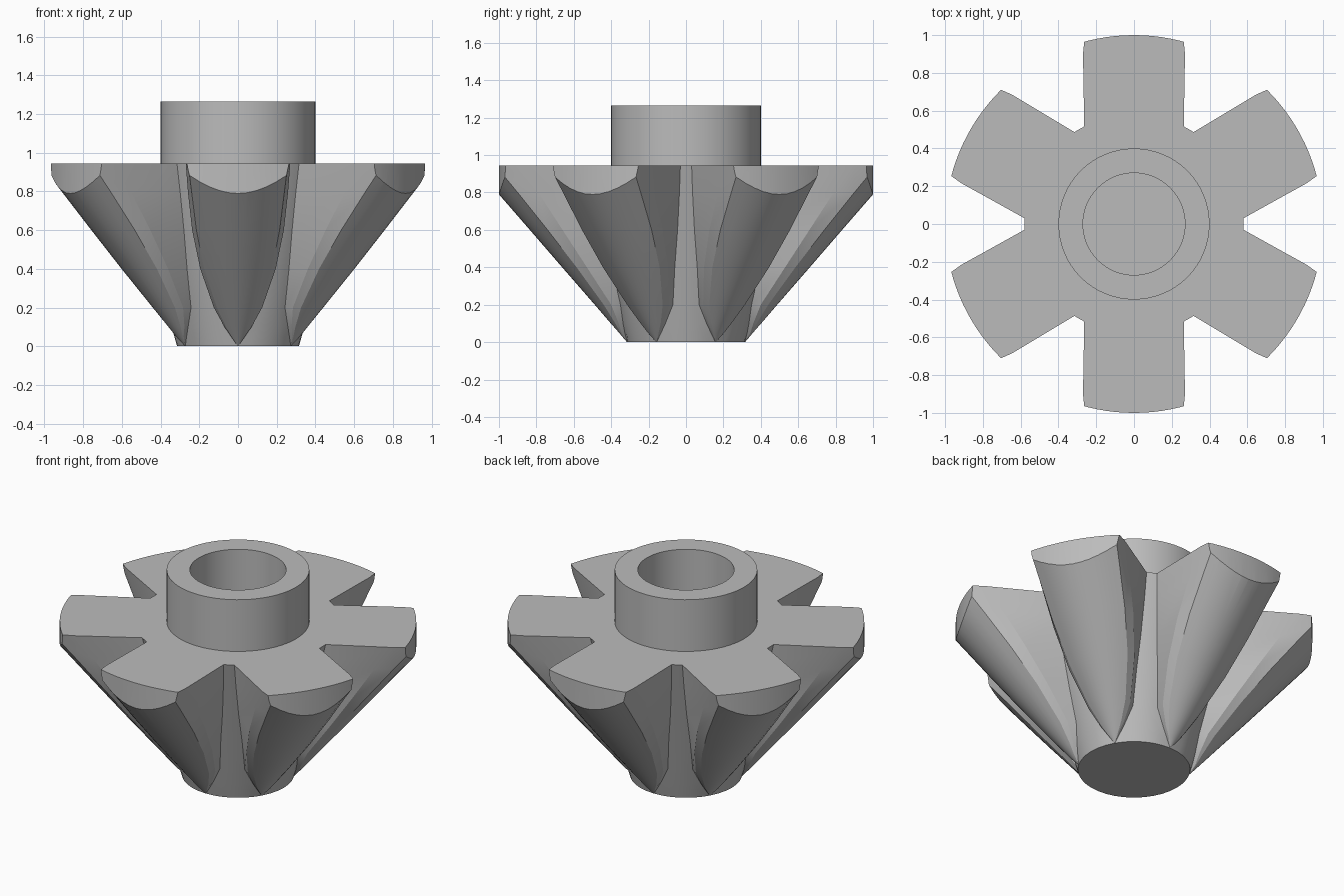
import bpy, bmesh, math

if "Cube" in bpy.data.objects:
    bpy.data.objects.remove(bpy.data.objects["Cube"])

grey = bpy.data.materials.new("plain grey")
grey.diffuse_color = (0.5, 0.5, 0.5, 1)
grey.use_nodes = True
grey.node_tree.nodes["Principled BSDF"].inputs["Base Color"].default_value = grey.diffuse_color

# Levels: z, groove half width, widest side point (u, b), lower crease (u, b), nose u
# u runs outward along a blade, b is the offset from its centre plane
LEVELS = [
    (0.0, 0.1570, 0.3152, 0.0012, 0.3154, 0.0010, 0.316),
    (0.05, 0.133, 0.345, 0.036, 0.350, 0.033, 0.358),
    (0.1, 0.110, 0.360, 0.070, 0.378, 0.062, 0.402),
    (0.2, 0.070, 0.400, 0.125, 0.440, 0.110, 0.488),
    (0.4, 0.060, 0.530, 0.195, 0.585, 0.175, 0.662),
    (0.6, 0.045, 0.660, 0.237, 0.740, 0.215, 0.835),
    (0.8, 0.035, 0.790, 0.259, 0.900, 0.240, 1.009),
    (0.945, 0.030, 0.900, 0.270, 1.020, 0.258, 1.134),
]
BLADES, NOSE_STEPS, ROOT_STEPS = 6, 10, 6


def section(z, groove, u1, b1, uc, bc, nose):
    """Closed outline of all six blades and grooves at one height."""
    r = 0.315 + 0.28 * z
    half = math.asin(groove / r)
    points = []
    for i in range(BLADES):
        a = math.pi / 6 + i * math.pi / 3
        blade = [(u1, -b1)]
        for k in range(NOSE_STEPS + 1):
            t = 2 * k / NOSE_STEPS - 1
            blade.append((nose - (nose - uc) * t * t, bc * t))
        blade.append((u1, b1))
        for u, b in blade:
            points.append((u * math.cos(a) - b * math.sin(a),
                           u * math.sin(a) + b * math.cos(a), z))
        for k in range(ROOT_STEPS + 1):
            g = a + math.pi / 6 + half * (2 * k / ROOT_STEPS - 1)
            points.append((r * math.cos(g), r * math.sin(g), z))
    return points


def make_object(name, bm):
    bmesh.ops.recalc_face_normals(bm, faces=bm.faces)
    mesh = bpy.data.meshes.new(name)
    bm.to_mesh(mesh)
    bm.free()
    mesh.materials.append(grey)
    ob = bpy.data.objects.new(name, mesh)
    bpy.context.collection.objects.link(ob)
    return ob


def smooth(ob, degrees):
    bpy.ops.object.select_all(action='DESELECT')
    ob.select_set(True)
    bpy.context.view_layer.objects.active = ob
    bpy.ops.object.shade_smooth_by_angle(angle=math.radians(degrees))


# Bladed body: loft the sections
bm = bmesh.new()
rings = [[bm.verts.new(p) for p in section(*row)] for row in LEVELS]
n = len(rings[0])
for low, high in zip(rings, rings[1:]):
    for i in range(n):
        j = (i + 1) % n
        bm.faces.new((low[i], low[j], high[j], high[i]))
bm.faces.new(rings[0][::-1])
bm.faces.new(rings[-1])
body = make_object("bladed_body", bm)

# Trim the blade ends to a cylinder
bpy.ops.mesh.primitive_cylinder_add(vertices=128, radius=1, depth=4)
trim = bpy.context.object
trim.name = "end_trim"
trim.data.materials.append(grey)
cut = body.modifiers.new("trim", 'BOOLEAN')
cut.operation, cut.solver, cut.object = 'INTERSECT', 'EXACT', trim
bpy.context.view_layer.objects.active = body
bpy.ops.object.modifier_apply(modifier=cut.name)
bpy.data.objects.remove(trim)
smooth(body, 20)

# Hollow hub on top
bm = bmesh.new()
SIDES = 64
profile = [(0.27, 0.94), (0.4, 0.94), (0.4, 1.265), (0.27, 1.265)]
loops = [[bm.verts.new((r * math.cos(2 * math.pi * i / SIDES),
                        r * math.sin(2 * math.pi * i / SIDES), z))
          for i in range(SIDES)] for r, z in profile]
for k in range(4):
    a, b = loops[k], loops[(k + 1) % 4]
    for i in range(SIDES):
        j = (i + 1) % SIDES
        bm.faces.new((a[i], a[j], b[j], b[i]))
smooth(make_object("hub", bm), 30)
